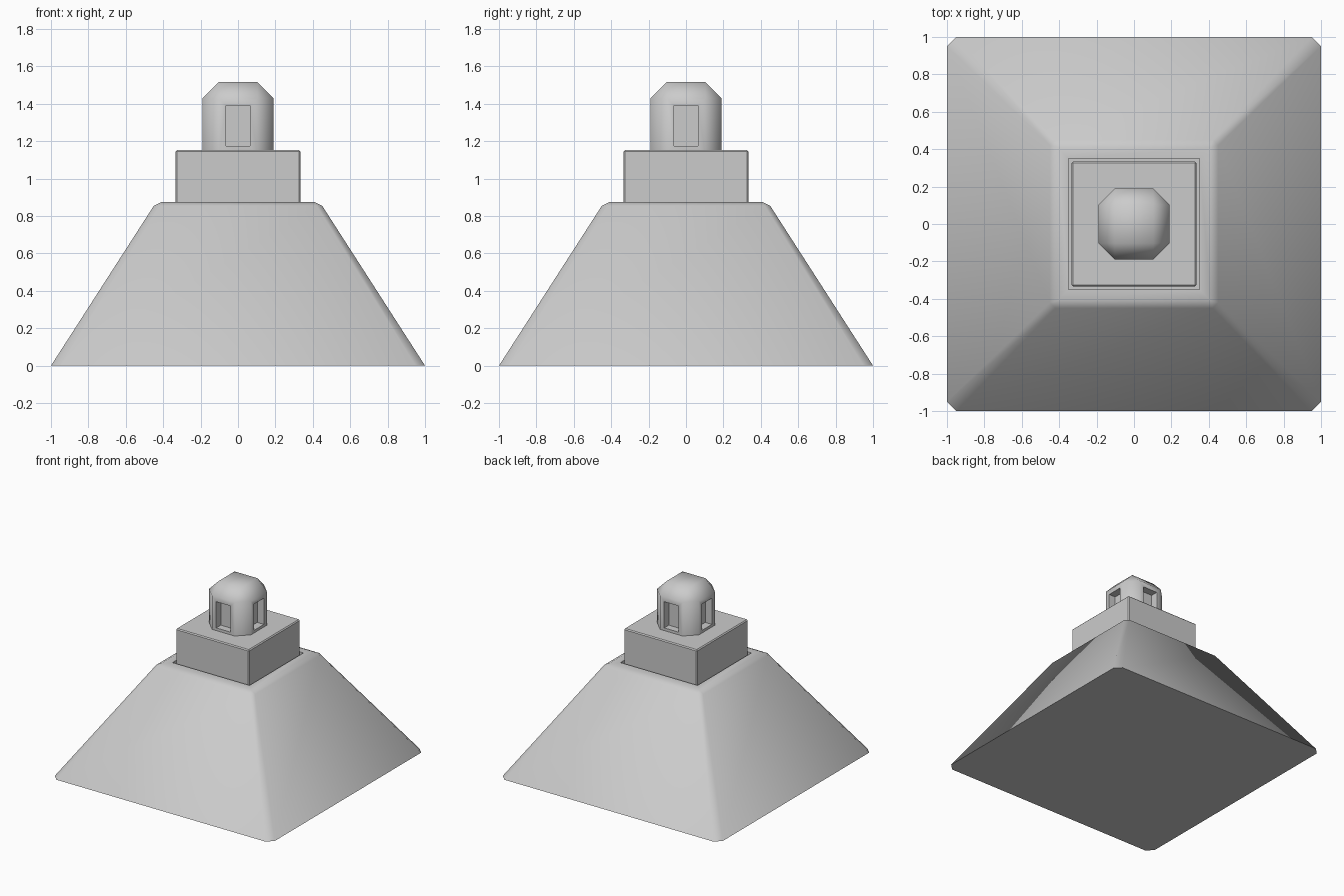
import bpy, bmesh
from math import radians

if "Cube" in bpy.data.objects:
    bpy.data.objects.remove(bpy.data.objects["Cube"])


def ring(half, cut, z):
    """Square outline with its corners cut off, counter-clockwise."""
    h, c = half, half - cut
    return [(x, y, z) for x, y in ((h, -c), (h, c), (c, h), (-c, h),
                                   (-h, c), (-h, -c), (-c, -h), (c, -h))]


def loft(name, rings, angle):
    """Stack cut-corner squares (half, cut, z) into a closed solid."""
    bm = bmesh.new()
    rows = [[bm.verts.new(p) for p in ring(*r)] for r in rings]
    for a, b in zip(rows, rows[1:]):
        for i in range(8):
            j = (i + 1) % 8
            bm.faces.new((a[i], a[j], b[j], b[i]))
    bm.faces.new(rows[0][::-1])
    bm.faces.new(rows[-1])
    bmesh.ops.remove_doubles(bm, verts=bm.verts, dist=1e-5)
    bmesh.ops.recalc_face_normals(bm, faces=bm.faces)
    mesh = bpy.data.meshes.new(name)
    bm.to_mesh(mesh)
    bm.free()
    obj = bpy.data.objects.new(name, mesh)
    bpy.context.collection.objects.link(obj)
    smooth(obj, angle)
    return obj


def smooth(obj, angle):
    bpy.ops.object.select_all(action='DESELECT')
    obj.select_set(True)
    bpy.context.view_layer.objects.active = obj
    bpy.ops.object.shade_smooth_by_angle(angle=radians(angle))


def box(name, size, loc):
    bpy.ops.mesh.primitive_cube_add(size=1, location=loc)
    obj = bpy.context.object
    obj.name = name
    obj.scale = size
    bpy.ops.object.transform_apply(location=False, rotation=False, scale=True)
    return obj


# Sloping base with bevelled edges and a narrow groove around the plinth
loft("sloped_base", [(1.0, 0.05, 0), (0.45, 0.03, 0.855), (0.41, 0.0, 0.875),
                     (0.35, 0.0, 0.875), (0.35, 0.0, 0.83)], 60)

# Square plinth with finely bevelled edges
loft("plinth", [(0.333, 0.008, 0.82), (0.333, 0.008, 1.145),
                (0.325, 0.0, 1.153)], 30)

# Cupola: a cube with broad bevels
cupola = loft("cupola", [(0.19, 0.087, 1.12), (0.19, 0.087, 1.43),
                         (0.103, 0.0, 1.517)], 60)

# Recessed window on each of the four sides
depth = 0.06
for dx, dy in ((1, 0), (-1, 0), (0, 1), (0, -1)):
    size = (2 * depth if dx else 0.13, 2 * depth if dy else 0.13, 0.215)
    cutter = box("window_cutter", size, (0.19 * dx, 0.19 * dy, 1.2825))
    cutter.hide_render = True
    cutter.hide_set(True)
    mod = cupola.modifiers.new("window", 'BOOLEAN')
    mod.operation = 'DIFFERENCE'
    mod.solver = 'EXACT'
    mod.object = cutter
